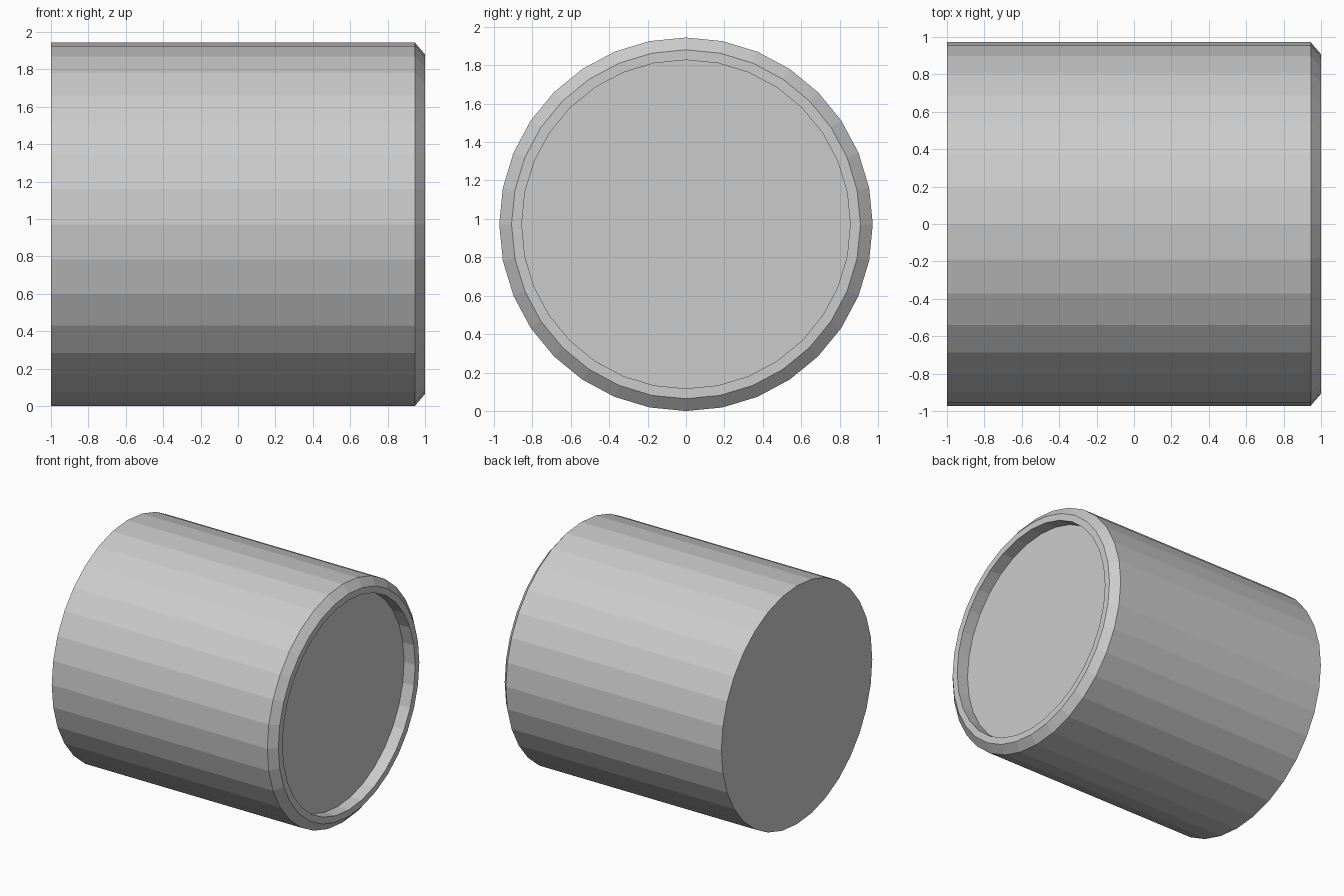
import bpy, bmesh
from math import sin, cos, tau

if "Cube" in bpy.data.objects:
    bpy.data.objects.remove(bpy.data.objects["Cube"])

SIDES = 32
R = 0.972

# Profile along x: (x, radius) from closed back to recessed front
profile = [(-1.0, R), (0.945, R), (1.0, 0.908), (1.0, 0.855), (0.9, 0.855)]

bm = bmesh.new()
rings = []
for x, r in profile:
    rings.append([bm.verts.new((x, r * sin(tau * i / SIDES), R + r * cos(tau * i / SIDES)))
                  for i in range(SIDES)])

# Walls between rings
for a, b in zip(rings, rings[1:]):
    for i in range(SIDES):
        j = (i + 1) % SIDES
        bm.faces.new((a[i], a[j], b[j], b[i]))

# Back cap and recess floor
bm.faces.new(rings[0])
bm.faces.new(rings[-1])
bmesh.ops.recalc_face_normals(bm, faces=bm.faces)

mesh = bpy.data.meshes.new("recessed_cylinder")
bm.to_mesh(mesh)
bm.free()
bpy.context.collection.objects.link(bpy.data.objects.new("recessed_cylinder", mesh))
